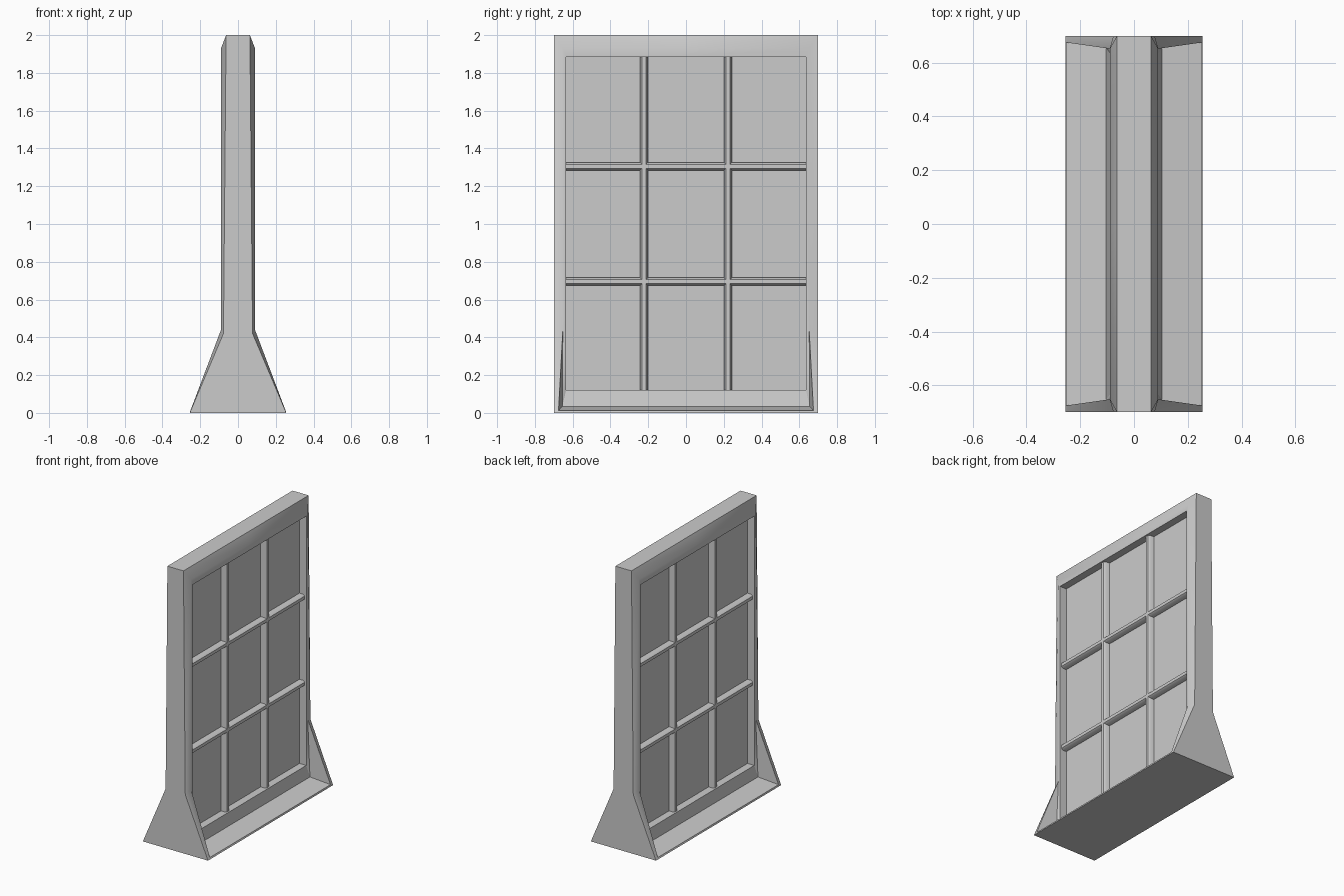
import bpy, bmesh, math

if "Cube" in bpy.data.objects:
    bpy.data.objects.remove(bpy.data.objects["Cube"])


def make_object(name, verts, faces):
    bm = bmesh.new()
    vs = [bm.verts.new(v) for v in verts]
    for f in faces:
        bm.faces.new([vs[i] for i in f])
    bmesh.ops.recalc_face_normals(bm, faces=bm.faces)
    me = bpy.data.meshes.new(name)
    bm.to_mesh(me)
    bm.free()
    ob = bpy.data.objects.new(name, me)
    bpy.context.collection.objects.link(ob)
    return ob


def smooth(ob, degrees):
    bpy.ops.object.select_all(action='DESELECT')
    ob.select_set(True)
    bpy.context.view_layer.objects.active = ob
    bpy.ops.object.shade_smooth_by_angle(angle=math.radians(degrees))


# Frame with flared feet: one quarter, named corner points, mirrored in x and y
P = {
    # outer end edge and its chamfer
    "a0": (.255, .7, 0), "a1": (.077, .7, .42), "a2": (.063, .7, 2),
    "b0": (.252, .675, .012), "b1": (.09, .652, .44), "b2": (.09, .652, 1.93),
    # foot of the sill, window opening and recessed panel
    "f": (.105, .655, .035),
    "w1": (.09, .635, .12), "w2": (.09, .635, 1.885),
    "p1": (.037, .635, .12), "p2": (.037, .635, 1.885),
    # middle plane of the end
    "m0": (0, .7, 0), "m1": (0, .7, .42), "m2": (0, .7, 2),
}
# matching points on the y = 0 plane, marked with a trailing c
for k in ("a0", "a2", "b0", "b2", "f", "w1", "w2", "p1", "p2", "m0", "m2"):
    P[k + "c"] = (P[k][0], 0, P[k][2])
quads = """a0 a1 m1 m0|a1 a2 m2 m1|a0 a1 b1 b0|a1 a2 b2 b1|a2 a2c b2c b2|a2 m2 m2c a2c
a0 b0 b0c a0c|b0 f fc b0c|b0 b1 f|b1 f w1|b1 w1 w2 b2|b2 w2 w2c b2c|f w1 w1c fc
w1 w2 p2 p1|w2 w2c p2c p2|w1 w1c p1c p1|p1 p2 p2c p1c|a0 m0 m0c a0c"""
names = list(P)
faces = [[names.index(n) for n in q.split()] for q in quads.replace("\n", "|").split("|")]
frame = make_object("panel_frame", [P[n] for n in names], faces)
mod = frame.modifiers.new("Mirror", 'MIRROR')
mod.use_axis = (True, True, False)
mod.use_clip = True
bpy.context.view_layer.objects.active = frame
bpy.ops.object.modifier_apply(modifier=mod.name)
smooth(frame, 32)


# Muntin bars: chamfered profile running through the panel
def bar(name, pos, lo, hi, vertical):
    d, w, c = .078, .021, .011
    prof = [(d, c), (d - .013, w), (-d + .013, w), (-d, c),
            (-d, -c), (-d + .013, -w), (d - .013, -w), (d, -c)]
    n = len(prof)
    verts = [(x, pos + s, e) if vertical else (x, e, pos + s)
             for e in (lo, hi) for x, s in prof]
    fs = [[i, (i + 1) % n, n + (i + 1) % n, n + i] for i in range(n)]
    fs += [list(range(n)), list(range(n, 2 * n))]
    smooth(make_object(name, verts, fs), 50)


for i, s in enumerate((-1, 1)):
    bar(f"vertical_bar_{i}", s * .222, .12, 1.885, True)
    bar(f"horizontal_bar_{i}", 1.0 + s * .305, -.636, .636, False)
